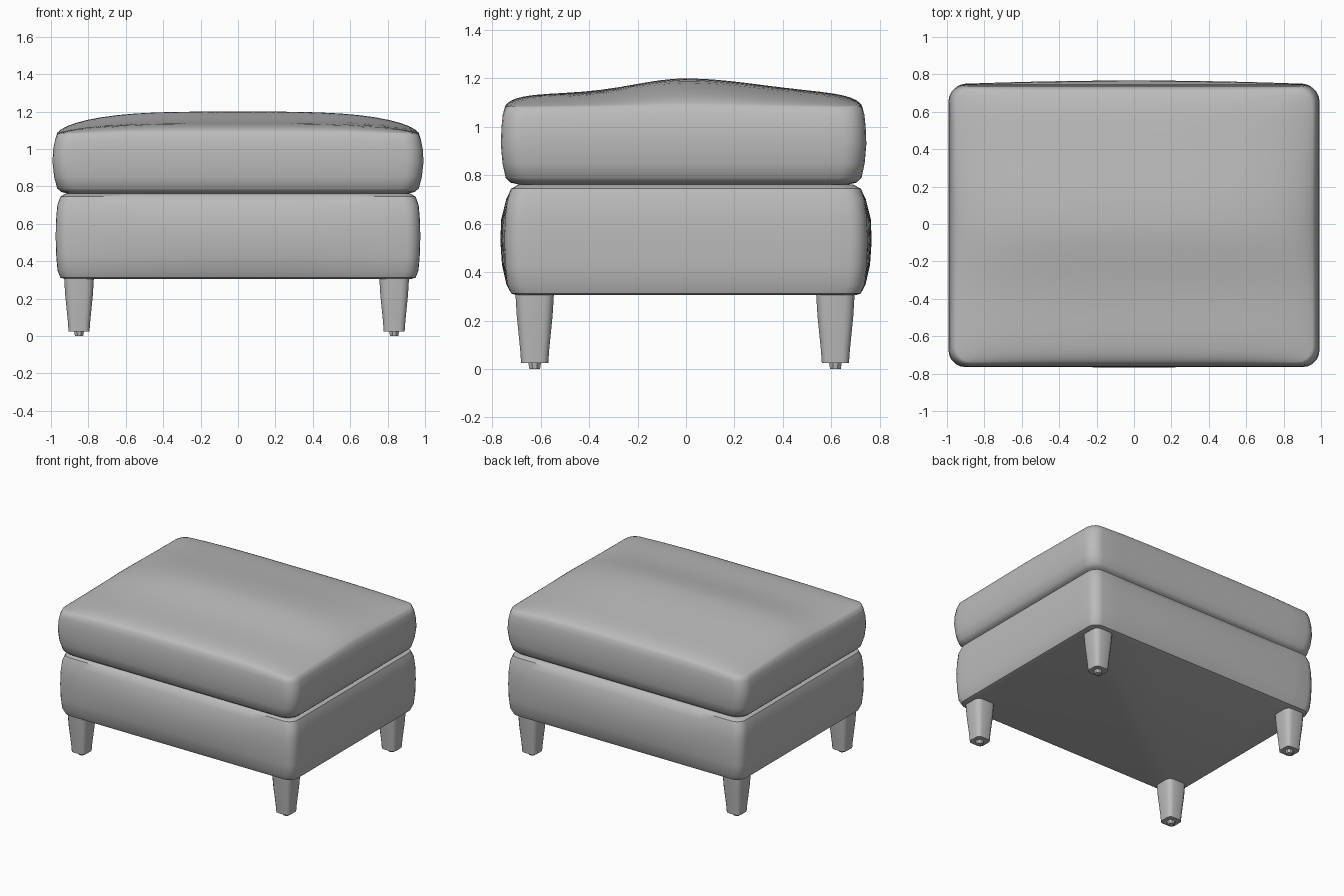
import bpy, bmesh, math

if "Cube" in bpy.data.objects:
    bpy.data.objects.remove(bpy.data.objects["Cube"])

fabric = bpy.data.materials.new("grey_fabric")
fabric.diffuse_color = (0.5, 0.5, 0.5, 1)
fabric.use_nodes = True
fabric.node_tree.nodes["Principled BSDF"].inputs["Base Color"].default_value = fabric.diffuse_color


def ring(hx, hy, r, cx=0, cy=0, seg=5, n=14, bow=0):
    """Rounded rectangle outline with subdivided sides; bow swells the long sides."""
    corners = []
    for q, (sx, sy) in enumerate([(1, 1), (-1, 1), (-1, -1), (1, -1)]):
        for i in range(seg + 1):
            a = math.pi / 2 * (q + i / seg)
            corners.append((sx * (hx - r) + r * math.cos(a), sy * (hy - r) + r * math.sin(a)))
    pts = []
    for i, p in enumerate(corners):
        b = corners[(i + 1) % len(corners)]
        steps = n if i % (seg + 1) == seg else 1
        for k in range(steps):
            t = k / steps
            pts.append((p[0] + (b[0] - p[0]) * t, p[1] + (b[1] - p[1]) * t))
    return [(cx + x, cy + y + math.copysign(bow * max(0, 1 - (x / hx) ** 2), y)) for x, y in pts]


def loft(name, rings, angle=40):
    """Skin a stack of 3D rings and cap both ends."""
    bm = bmesh.new()
    rows = [[bm.verts.new(p) for p in r] for r in rings]
    for a, b in zip(rows, rows[1:]):
        for i in range(len(a)):
            j = (i + 1) % len(a)
            bm.faces.new((a[i], a[j], b[j], b[i]))
    bm.faces.new(rows[0][::-1])
    bm.faces.new(rows[-1])
    bmesh.ops.recalc_face_normals(bm, faces=bm.faces)
    me = bpy.data.meshes.new(name)
    bm.to_mesh(me)
    bm.free()
    ob = bpy.data.objects.new(name, me)
    bpy.context.collection.objects.link(ob)
    me.materials.append(fabric)
    bpy.ops.object.select_all(action='DESELECT')
    ob.select_set(True)
    bpy.context.view_layer.objects.active = ob
    bpy.ops.object.shade_smooth_by_angle(angle=math.radians(angle))
    return ob


def at(points, z):
    return [(x, y, z) for x, y in points]


# Upholstered base: gently bulging sides
base = [(.925, .70, .305, 0), (.95, .722, .312, 0), (.965, .738, .35, .004),
        (.972, .745, .43, .015), (.975, .747, .53, .020), (.973, .745, .62, .018),
        (.966, .737, .70, .006), (.95, .722, .745, 0), (.92, .69, .762, 0)]
loft("base", [at(ring(hx, hy, .07, bow=b), z) for hx, hy, z, b in base])


# Seat cushion: swollen sides and a crowned top
def crown(x, y):
    u, v = min(1, abs(x) / .972), min(1, abs(y + .01) / .74)
    fx = (1 - u ** 3.5) ** .6
    w = .3 if y < 0 else .42
    fy = (.5 + .5 * math.exp(-(y / w) ** 2)) * (1 - v ** 9) ** .5
    return 1.075 + .125 * fx * fy


side = [(.91, .68, .762), (.945, .715, .77), (.967, .735, .79), (.983, .748, .85),
        (.992, .755, .93), (.988, .752, 1.0), (.978, .747, 1.05)]
rings = [at(ring(hx, hy, .09, cy=-.01), z) for hx, hy, z in side]
for s in (.992, .98, .96, .93, .89, .83, .75, .66, .56, .46, .36, .26, .16, .07, .01):
    pts = ring(.974 * s, .742 * s, .09 * s, cy=-.01)
    rings.append([(x, y, crown(x, y)) for x, y in pts])
loft("seat_cushion", rings, 60)

# Tapered legs with small glides underneath
for nx, cx in (("left", -.85), ("right", .835)):
    for ny, cy in (("front", -.625), ("back", .617)):
        leg = [(.056, .025), (.060, .08), (.074, .22), (.080, .32)]
        loft(f"{ny}_{nx}_leg",
             [at(ring(h, h, h * .5, cx, cy, 3, 1), z) for h, z in leg])
        loft(f"{ny}_{nx}_glide",
             [at(ring(h, h, h * .6, cx, cy, 1, 1), z) for h, z in ((.022, 0), (.027, .03))])
